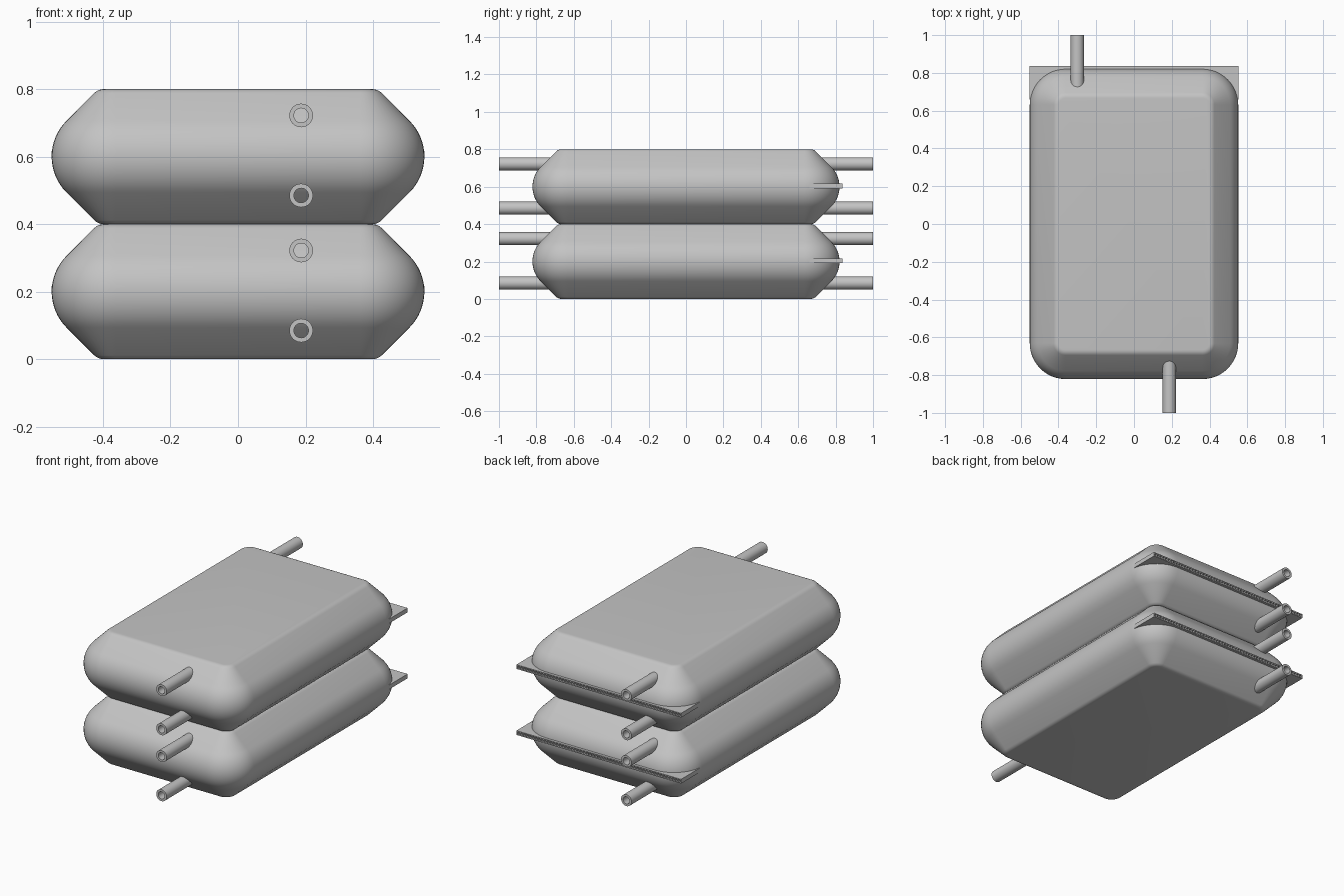
import bpy, bmesh, math
from mathutils import Matrix, Vector

if "Cube" in bpy.data.objects:
    bpy.data.objects.remove(bpy.data.objects["Cube"], do_unlink=True)

grey = bpy.data.materials.new("plain_grey")
grey.use_nodes = True
colour = (0.55, 0.55, 0.55, 1)
grey.diffuse_color = colour
grey.node_tree.nodes["Principled BSDF"].inputs["Base Color"].default_value = colour

HALF_X, HALF_Y, HALF_Z = 0.552, 0.821, 0.2
CORNER = 0.19     # plan radius at the widest level
ROUND = 0.15      # radius of the bulging side
SOFT = 0.04       # fillet between slope and flat face


def finish(bm, name, smooth=False):
    bmesh.ops.recalc_face_normals(bm, faces=bm.faces)
    mesh = bpy.data.meshes.new(name)
    bm.to_mesh(mesh)
    bm.free()
    mesh.materials.append(grey)
    obj = bpy.data.objects.new(name, mesh)
    bpy.context.collection.objects.link(obj)
    if smooth:
        bpy.ops.object.select_all(action='DESELECT')
        obj.select_set(True)
        bpy.context.view_layer.objects.active = obj
        bpy.ops.object.shade_smooth_by_angle(angle=math.radians(30))
    return obj


def bridge(bm, a, b):
    n = len(a)
    for i in range(n):
        bm.faces.new((a[i], a[(i + 1) % n], b[(i + 1) % n], b[i]))


def rounded_loop(bm, inset, z, steps=12):
    """Rounded rectangle, shrunk by inset, at height z."""
    r = CORNER - inset
    verts = []
    for k, (sx, sy) in enumerate(((1, 1), (-1, 1), (-1, -1), (1, -1))):
        cx, cy = sx * (HALF_X - CORNER), sy * (HALF_Y - CORNER)
        for i in range(steps + 1):
            a = math.pi / 2 * (k + i / steps)
            verts.append(bm.verts.new((cx + r * math.cos(a), cy + r * math.sin(a), z)))
    return verts


def side_profile():
    """(inset, height) pairs from the middle up to the flat face."""
    pts = []
    for i in range(9):
        a = math.pi / 4 * i / 8
        pts.append((ROUND * (1 - math.cos(a)), ROUND * math.sin(a)))
    edge = pts[-1][0] + HALF_Z - pts[-1][1]
    flat = edge + SOFT * math.tan(math.pi / 8)
    for i in range(5):
        a = math.pi / 4 * (1 - i / 4)
        pts.append((flat - SOFT * math.sin(a), HALF_Z - SOFT * (1 - math.cos(a))))
    return pts


def pillow(name, z):
    bm = bmesh.new()
    upper = side_profile()
    lower = [(d, -h) for d, h in reversed(upper[1:])]
    loops = [rounded_loop(bm, d, z + h) for d, h in lower + upper]
    for a, b in zip(loops, loops[1:]):
        bridge(bm, a, b)
    bm.faces.new(loops[0])
    bm.faces.new(loops[-1])
    return finish(bm, name, True)


def pipe(name, x, z, side, n=32):
    bm = bmesh.new()
    rings = []
    for r, y in ((0.035, 0.70), (0.035, 1.0), (0.0215, 1.0), (0.0215, 0.70)):
        rings.append([bm.verts.new((x + r * math.cos(math.tau * i / n), side * y,
                                    z + r * math.sin(math.tau * i / n))) for i in range(n)])
    for i in range(4):
        bridge(bm, rings[i], rings[(i + 1) % 4])
    return finish(bm, name, True)


def add_box(bm, centre, size):
    bmesh.ops.create_cube(bm, size=1, matrix=Matrix.Translation(centre)
                          @ Matrix.Diagonal(Vector(size)).to_4x4())


def ribbed_plate(name, z, y0=0.66, y1=0.836, thick=0.026, skin=0.006, count=56):
    """Two skins joined by thin ribs, open towards the back."""
    bm = bmesh.new()
    yc, depth, wide = (y0 + y1) / 2, y1 - y0, 2 * HALF_X
    for s in (-1, 1):
        add_box(bm, (0, yc, z + s * (thick - skin) / 2), (wide, depth, skin))
    rib = 0.006
    for i in range(count):
        x = (wide - rib) * (i / (count - 1) - 0.5)
        add_box(bm, (x, yc, z), (rib, depth, thick - 2 * skin))
    return finish(bm, name)


# Two stacked units, each with a body, a rear plate and four pipes
for level, base in (("lower", 0.0), ("upper", 0.4)):
    pillow(level + "_body", base + HALF_Z)
    ribbed_plate(level + "_rear_plate", base + 0.204)
    for spot, dz in (("bottom", 0.085), ("top", 0.322)):
        pipe(f"{level}_front_{spot}_pipe", 0.187, base + dz, -1)
        pipe(f"{level}_back_{spot}_pipe", -0.30, base + dz, 1)
